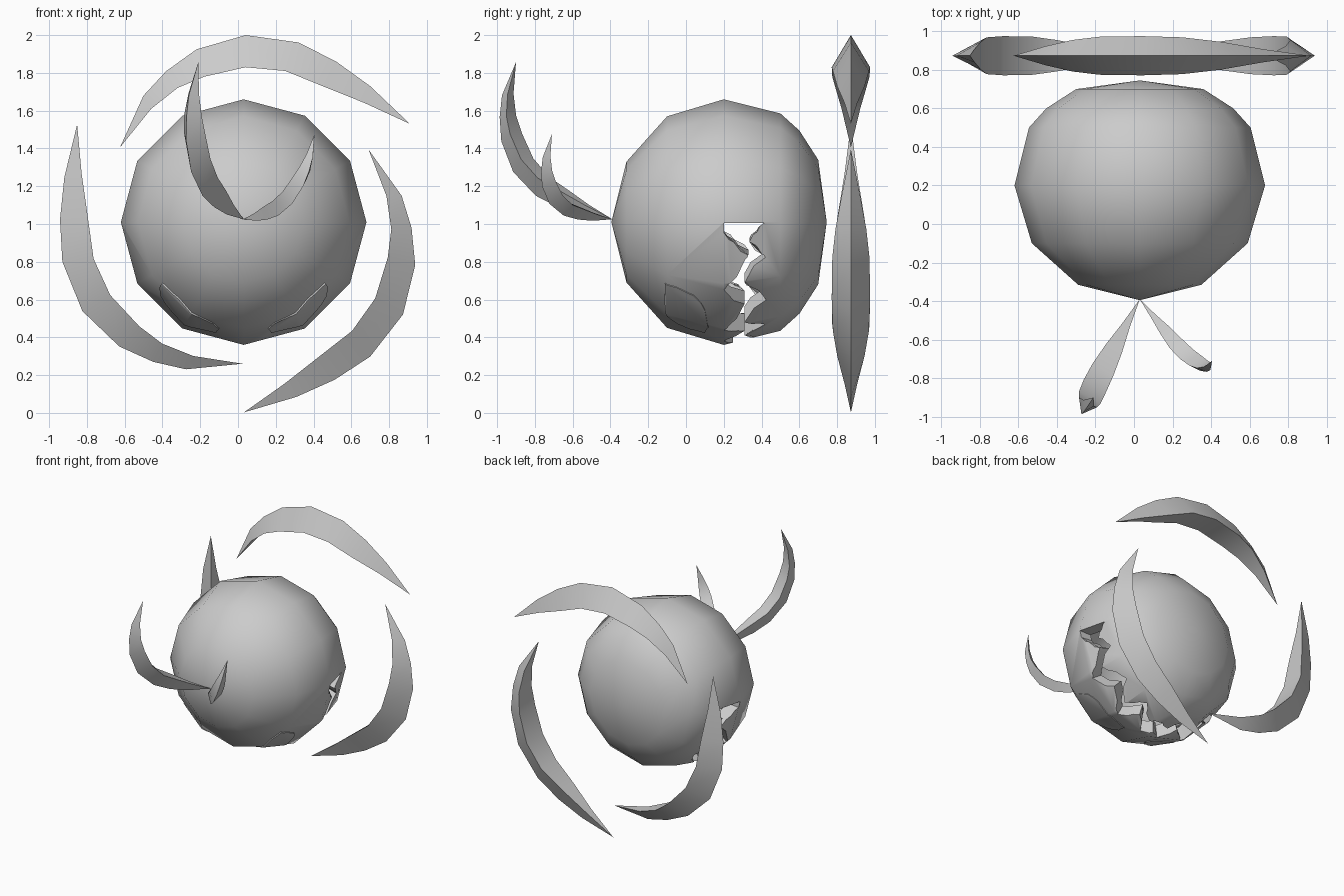
import bpy, bmesh, math
from mathutils import Vector

if "Cube" in bpy.data.objects:
    bpy.data.objects.remove(bpy.data.objects["Cube"])

CX, CZ = 0.03, 1.01          # axis of the round body, running along y
grey = bpy.data.materials.new("grey")
grey.diffuse_color = (0.6, 0.6, 0.6, 1)
grey.use_nodes = True
grey.node_tree.nodes["Principled BSDF"].inputs["Base Color"].default_value = grey.diffuse_color


def make_object(name, verts, faces):
    mesh = bpy.data.meshes.new(name)
    mesh.from_pydata([tuple(v) for v in verts], [], faces)
    bm = bmesh.new()
    bm.from_mesh(mesh)
    bmesh.ops.recalc_face_normals(bm, faces=bm.faces)
    bm.to_mesh(mesh)
    bm.free()
    mesh.materials.append(grey)
    obj = bpy.data.objects.new(name, mesh)
    bpy.context.collection.objects.link(obj)
    return obj


def select(obj):
    bpy.ops.object.select_all(action='DESELECT')
    obj.select_set(True)
    bpy.context.view_layer.objects.active = obj


def smooth(obj):
    select(obj)
    bpy.ops.object.shade_smooth_by_angle(angle=math.radians(40))


def polar(deg, y, r):
    """Point around the body axis; 0 degrees is straight down."""
    a = math.radians(deg)
    return Vector((CX + r * math.sin(a), y, CZ - r * math.cos(a)))


# Round body: (radius, y) profile turned around the y axis in 12 steps
PROFILE = [(0.32, -0.315), (0.56, -0.1), (0.65, 0.2), (0.575, 0.5),
           (0.485, 0.6), (0.33, 0.7)]


def shell(name, thickness, offset):
    n = 12
    verts = [polar(i * 360 / n, y, r) for r, y in PROFILE for i in range(n)]
    verts += [(CX, -0.395, CZ), (CX, 0.745, CZ)]
    front, back = len(verts) - 2, len(verts) - 1
    last = (len(PROFILE) - 1) * n
    faces = []
    for i in range(n):
        j = (i + 1) % n
        faces += [(front, i, j), (back, last + j, last + i)]
        for k in range(0, last, n):
            faces.append((k + i, k + n + i, k + n + j, k + j))
    obj = make_object(name, verts, faces)
    mod = obj.modifiers.new("wall", 'SOLIDIFY')
    mod.thickness, mod.offset = thickness, offset
    return obj


def carve(obj, cutter, operation):
    mod = obj.modifiers.new("carve", 'BOOLEAN')
    mod.operation, mod.object, mod.solver = operation, cutter, 'EXACT'
    select(obj)
    for m in list(obj.modifiers):
        bpy.ops.object.modifier_apply(modifier=m.name)
    bpy.data.objects.remove(cutter)
    smooth(obj)


def interp(points, x):
    for (x0, y0), (x1, y1) in zip(points, points[1:]):
        if x <= x1:
            return y0 + (y1 - y0) * (x - x0) / (x1 - x0)
    return points[-1][1]


# Jagged mouth: (degrees below the side, y) for its two toothed edges
front_edge = [(0, .2), (5, .2), (17, .33), (34, .2), (46, .31),
              (63, .2), (73, .31), (83, .2), (90, .25)]
back_edge = [(0, .415), (10, .335), (19, .42), (31, .31), (46, .425),
             (59, .31), (70, .42), (82, .31), (90, .36)]
steps = sorted({a for a, _ in front_edge + back_edge})
strip = [(90 - a, interp(front_edge, a), interp(back_edge, a)) for a in steps]
strip += [(-a, f, b) for a, f, b in reversed(strip[:-1])]
verts, faces = [], []
for a, f, b in strip:
    a = max(-89.6, min(89.6, a))
    verts += [polar(a, f, 0.35), polar(a, f, 0.9), polar(a, b, 0.9), polar(a, b, 0.35)]
for k in range(0, len(verts) - 4, 4):
    for i in range(4):
        j = (i + 1) % 4
        faces.append((k + i, k + j, k + 4 + j, k + 4 + i))
end = len(verts) - 4
faces += [(0, 1, 2, 3), (end + 3, end + 2, end + 1, end)]
body = shell("body", 0.1, -1)
carve(body, make_object("mouth_cutter", verts, faces), 'DIFFERENCE')

# Eye patches: thin plates hugging the lower front of the body
EYE = [(53, -.11), (40, -.115), (26, -.1), (13, .02), (14, .1), (26, .12),
       (44, .08), (50, 0)]
for side, name in ((-1, "left_eye"), (1, "right_eye")):
    n = len(EYE)
    verts = [polar(side * a, y, r) for r in (0.3, 0.9) for a, y in EYE]
    faces = [tuple(range(n)), tuple(range(n, 2 * n))]
    faces += [(i, (i + 1) % n, n + (i + 1) % n, n + i) for i in range(n)]
    carve(shell(name, 0.006, 1), make_object("eye_cutter", verts, faces), 'INTERSECT')

# Crescent: ridge point, base point and half width along a unit chord
CRESCENT = [(.125, .140, .149, .084, .022), (.235, .234, .287, .153, .047),
            (.359, .310, .412, .216, .062), (.538, .350, .547, .240, .066),
            (.710, .315, .692, .219, .064), (.820, .249, .786, .188, .053),
            (.905, .171, .882, .124, .032)]


def crescent(name, root, tip, bulge):
    """Three-sided curved blade from root to tip, bowed towards bulge."""
    root, tip, bulge = Vector(root), Vector(tip), Vector(bulge)
    u = tip - root
    size = u.length
    v = (bulge - u * (bulge.dot(u) / u.dot(u))).normalized() * size
    w = u.cross(v).normalized() * size
    verts = [root, tip]
    for ou, ov, iu, iv, half in CRESCENT:
        base = root + u * iu + v * iv
        verts += [root + u * ou + v * ov, base + w * half, base - w * half]
    faces = []
    end = len(verts) - 3
    for i in range(3):
        j = (i + 1) % 3
        faces += [(0, 2 + i, 2 + j), (1, end + j, end + i)]
        for k in range(2, end, 3):
            faces.append((k + i, k + 3 + i, k + 3 + j, k + j))
    smooth(make_object(name, verts, faces))


# Ring of three blades behind the body
def spin(x, z, deg):
    c, s = math.cos(math.radians(deg)), math.sin(math.radians(deg))
    return Vector((0.03 + x * c - z * s, 0.873, 1.02 + x * s + z * c))


for i, name in enumerate(("top_blade", "left_blade", "right_blade")):
    a = i * 120
    root, tip = spin(0.88, 0.51, a), spin(-0.655, 0.385, a)
    crescent(name, root, tip, spin(0, 1, a) - spin(0, 0, a))

# Two curved horns growing from the front of the body
crescent("large_horn", (0.03, -0.39, 1.025), (-0.21, -0.9, 1.857), (-0.156, -0.263, -0.202))
crescent("small_horn", (0.03, -0.39, 1.025), (0.405, -0.71, 1.475), (0.05, -0.145, -0.142))
